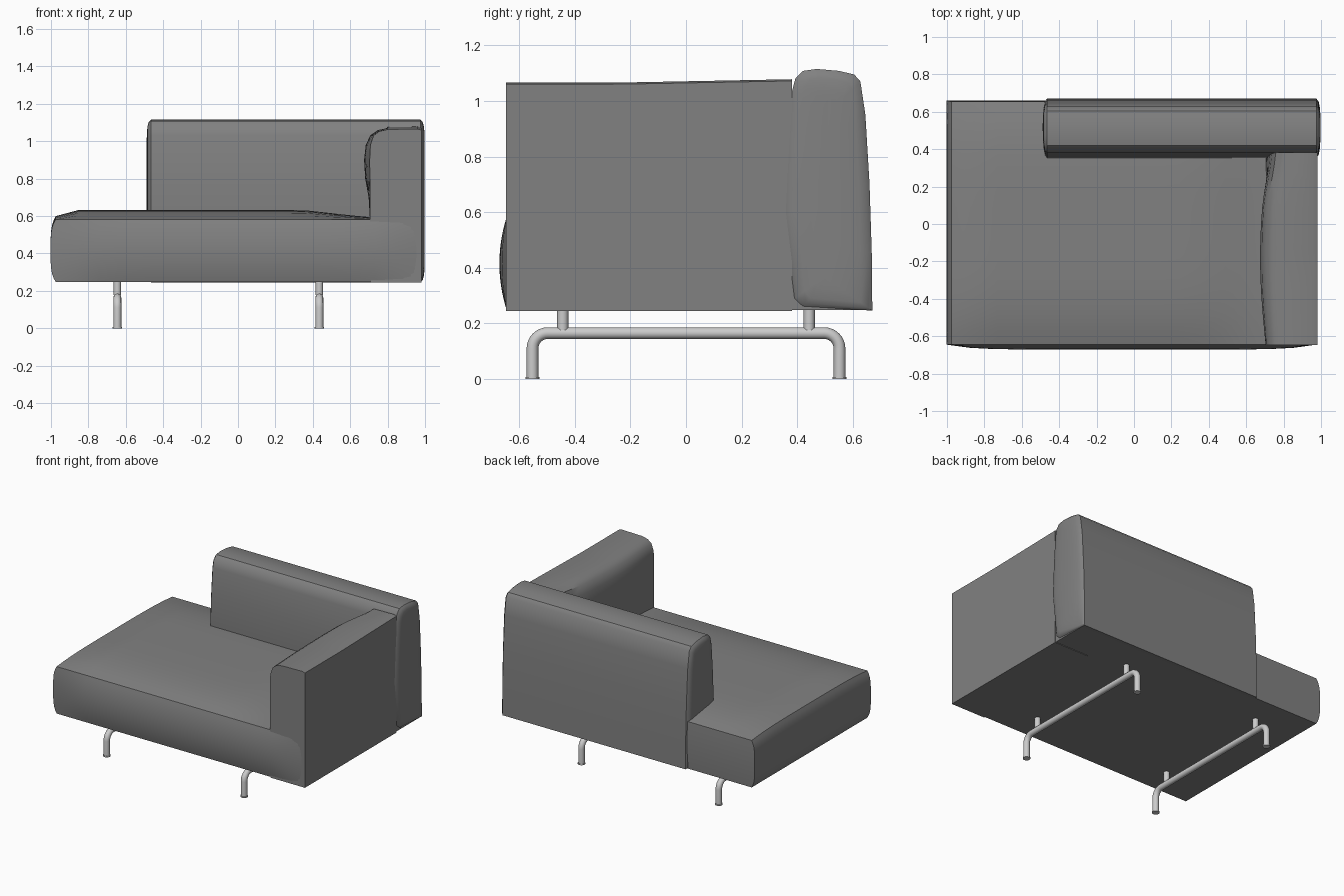
import bpy, bmesh, math
from mathutils import Vector

cube = bpy.data.objects.get("Cube")
if cube:
    bpy.data.objects.remove(cube)


def material(name, value):
    m = bpy.data.materials.new(name)
    m.use_nodes = True
    m.diffuse_color = (value, value, value, 1)
    m.node_tree.nodes["Principled BSDF"].inputs["Base Color"].default_value = (value, value, value, 1)
    return m


FABRIC = material("grey fabric", 0.22)
METAL = material("light metal", 0.6)


def finish(name, bm, mat, angle=35):
    bmesh.ops.recalc_face_normals(bm, faces=bm.faces)
    mesh = bpy.data.meshes.new(name)
    bm.to_mesh(mesh)
    bm.free()
    ob = bpy.data.objects.new(name, mesh)
    bpy.context.collection.objects.link(ob)
    mesh.materials.append(mat)
    smooth(ob, angle)
    return ob


def smooth(ob, angle):
    bpy.ops.object.select_all(action='DESELECT')
    ob.select_set(True)
    bpy.context.view_layer.objects.active = ob
    bpy.ops.object.shade_smooth_by_angle(angle=math.radians(angle))


def loft(name, rings, mat):
    """Skin a row of equal closed rings and cap both ends."""
    bm = bmesh.new()
    rows = [[bm.verts.new(p) for p in ring] for ring in rings]
    n = len(rows[0])
    for a, b in zip(rows, rows[1:]):
        for i in range(n):
            j = (i + 1) % n
            bm.faces.new((a[i], a[j], b[j], b[i]))
    bm.faces.new(rows[0])
    bm.faces.new(rows[-1])
    return finish(name, bm, mat)


def hump(t, power=2):
    return max(0.0, 1 - abs(t) ** power)


# Seat: a gridded block with a crowned top and swollen sides
bm = bmesh.new()
bmesh.ops.create_cube(bm, size=2)
bmesh.ops.subdivide_edges(bm, edges=bm.edges[:], cuts=15, use_grid_fill=True)
for v in bm.verts:
    u, t, w = v.co
    x = 0.975 * u
    y = 0.65 * t + 0.005
    z = 0.415 + 0.167 * w
    if u < 0:
        x -= 0.027 * hump(w, 4) * -u
    if t < 0:
        y -= 0.026 * hump(w) * hump(u, 8) * -t
    else:
        y += 0.006 * hump(w) * t
    if w > 0:
        fall = min(1, max(0.2, (0.8 - x) / 0.45))
        edge = 0.35 + 0.65 * min(1, (1 + u) / 0.12)
        z += 0.05 * w * hump(t, 4) * fall * edge
    v.co = (x, y, z)
finish("seat", bm, FABRIC)

# Backrest: a leaning rounded section along x, with domed ends
back_profile = [(0.39, 0.29), (0.352, 0.6), (0.365, 0.85), (0.38, 1.03), (0.393, 1.08),
                (0.42, 1.108), (0.47, 1.115), (0.55, 1.108), (0.605, 1.095), (0.627, 1.07),
                (0.645, 0.95), (0.66, 0.7), (0.668, 0.45), (0.67, 0.246), (0.42, 0.262)]
ends = [(0, 1), (0.012, 0.9), (0.018, 0.72), (0.022, 0.4), (0.023, 0.1)]


def back_ring(x, s):
    sz = 0.75 + 0.25 * s
    return [(x, 0.52 + (y - 0.52) * s, 0.67 + (z - 0.67) * sz) for y, z in back_profile]


rings = [back_ring(-0.465 - d, s) for d, s in reversed(ends)]
rings += [back_ring(0.975 + d, s) for d, s in ends]
loft("backrest", rings, FABRIC)

# Armrest: a flat outer side, soft inner side bulging along its length
arm_profile = [(0.98, 0.244), (0.98, 1.06), (0.96, 1.066), (0.8, 1.063), (0.755, 1.053),
               (0.725, 1.03), (0.708, 0.98), (0.704, 0.9), (0.705, 0.8), (0.706, 0.7),
               (0.706, 0.57), (0.71, 0.244)]
rings = []
steps = 14
for k in range(steps + 1):
    f = k / steps
    y = -0.648 + 1.03 * f
    ring = []
    for x, z in arm_profile:
        if x < 0.79 and z > 0.6:
            belly = hump((z - 0.89) / 0.22)
            x -= 0.03 * math.sin(math.pi * min(1, f * 1.1)) * belly
            x += 0.035 * max(0, (f - 0.75) / 0.25) * (z - 0.6) / 0.45
        if z > 1:
            z += 0.012 * max(0, (f - 0.4) / 0.6)
        ring.append((x, y, z))
    rings.append(ring)
loft("armrest", rings, FABRIC)


# Legs: bent tube runners with short posts and feet
def tube(name, points, radius):
    cu = bpy.data.curves.new(name, 'CURVE')
    cu.dimensions = '3D'
    cu.bevel_depth = radius
    cu.bevel_resolution = 4
    cu.use_fill_caps = True
    sp = cu.splines.new('POLY')
    sp.points.add(len(points) - 1)
    for p, co in zip(sp.points, points):
        p.co = (*co, 1)
    ob = bpy.data.objects.new(name, cu)
    bpy.context.collection.objects.link(ob)
    cu.materials.append(METAL)
    bpy.ops.object.select_all(action='DESELECT')
    ob.select_set(True)
    bpy.context.view_layer.objects.active = ob
    bpy.ops.object.convert(target='MESH')
    smooth(bpy.context.object, 40)


RAIL_Z, REACH, BEND = 0.165, 0.552, 0.055
for side, x in (("right", -0.645), ("left", 0.435)):
    half = [Vector((x, REACH, 0))]
    for k in range(9):
        a = math.pi / 2 * k / 8
        half.append(Vector((x, REACH - BEND + BEND * math.cos(a),
                            RAIL_Z - BEND + BEND * math.sin(a))))
    path = half + [Vector((x, -p.y, p.z)) for p in reversed(half)]
    tube(side + "_runner", path, 0.021)
    for place, s in (("front", -1), ("back", 1)):
        tube(f"{side}_{place}_post", [(x, s * 0.443, RAIL_Z + 0.012), (x, s * 0.443, 0.26)], 0.02)
        tube(f"{side}_{place}_foot", [(x, s * REACH, 0), (x, s * REACH, 0.008)], 0.025)
